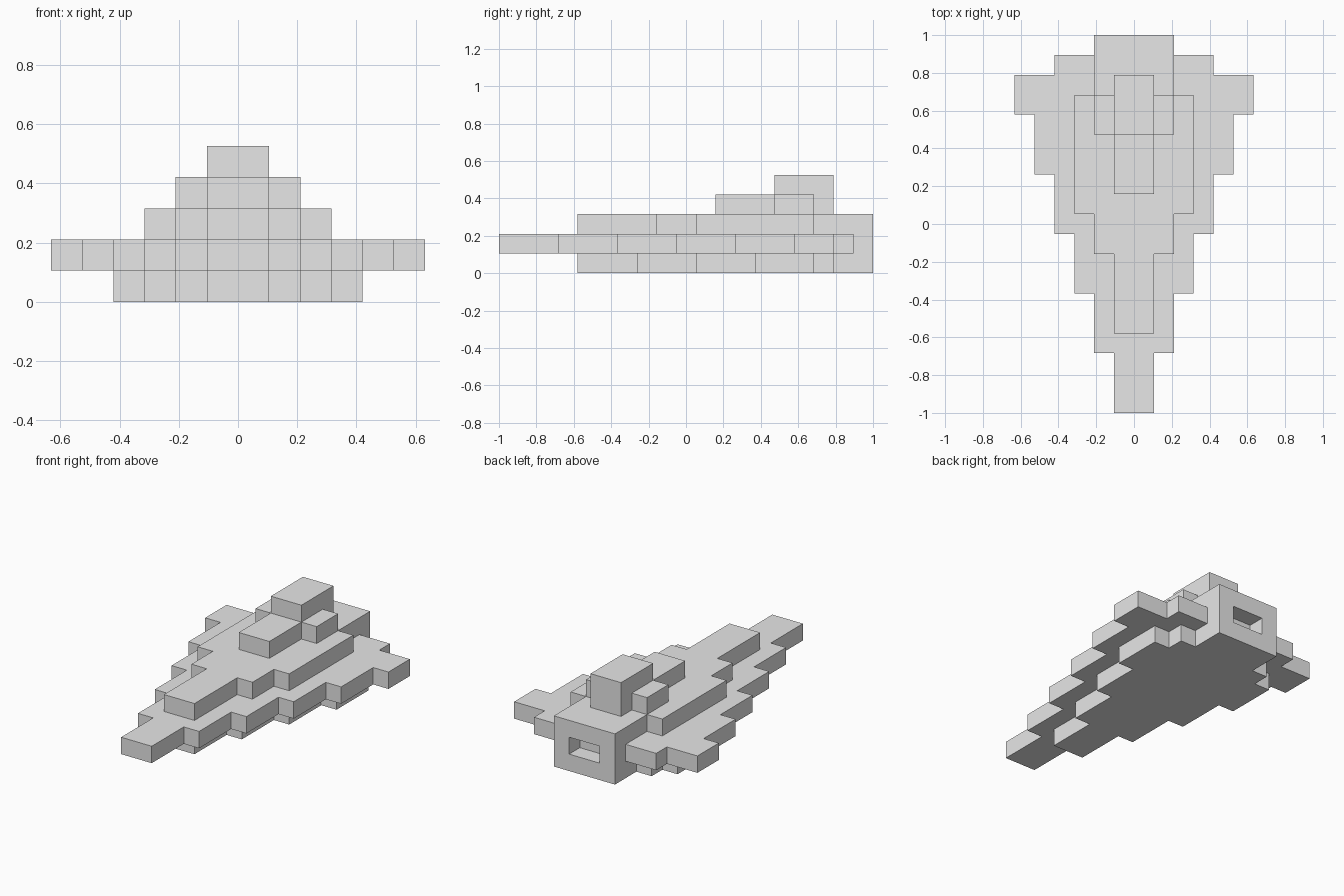
import bpy
import bmesh

if "Cube" in bpy.data.objects:
    bpy.data.objects.remove(bpy.data.objects["Cube"])

LENGTH = 19            # ship length in blocks
U = 2 / LENGTH         # size of one block

hull_grey = bpy.data.materials.new("hull_grey")
hull_grey.use_nodes = True
GREY = (0.8, 0.8, 0.8, 1)
hull_grey.diffuse_color = GREY
hull_grey.node_tree.nodes["Principled BSDF"].inputs["Base Color"].default_value = GREY


def stepped_slab(name, start, steps, bottom, top, recess=False):
    """Mirrored stepped outline, extruded upward. steps = (half width, end row)."""
    right = []
    row = start
    for half, end in steps:
        right += [(half, row), (half, end)]
        row = end
    outline = right + [(-x, y) for x, y in reversed(right)]
    bm = bmesh.new()
    verts = [bm.verts.new((x * U, y * U - 1, bottom * U)) for x, y in outline]
    base = bm.faces.new(verts)
    grown = bmesh.ops.extrude_face_region(bm, geom=[base], use_keep_orig=True)
    lifted = [g for g in grown["geom"] if isinstance(g, bmesh.types.BMVert)]
    bmesh.ops.translate(bm, verts=lifted, vec=(0, 0, (top - bottom) * U))
    bmesh.ops.recalc_face_normals(bm, faces=bm.faces)
    if recess:
        # Exhaust opening sunk one block into the rear face
        rear = max(bm.faces, key=lambda f: f.calc_center_median().y)
        bmesh.ops.inset_region(bm, faces=[rear], thickness=U, use_even_offset=True)
        pushed = bmesh.ops.extrude_face_region(bm, geom=[rear])
        moved = [g for g in pushed["geom"] if isinstance(g, bmesh.types.BMVert)]
        bmesh.ops.translate(bm, verts=moved, vec=(0, -U, 0))
        if rear.is_valid:
            bmesh.ops.delete(bm, geom=[rear], context='FACES_ONLY')
    mesh = bpy.data.meshes.new(name)
    bm.to_mesh(mesh)
    bm.free()
    mesh.materials.append(hull_grey)
    obj = bpy.data.objects.new(name, mesh)
    bpy.context.collection.objects.link(obj)
    return obj


# Hull layers, tapering toward the nose
stepped_slab("lower_hull", 4, [(1, 7), (2, 10), (3, 13), (4, 16), (3, 17)], 0, 1)
stepped_slab("wing_deck", 0, [(1, 3), (2, 6), (3, 9), (4, 12), (5, 15), (6, 17), (4, 18)], 1, 2)
stepped_slab("upper_hull", 4, [(1, 8), (2, 10), (3, 16)], 2, 3)

# Engine at the rear with its exhaust opening
stepped_slab("engine_block", 16, [(2, LENGTH)], 0, 3, recess=True)

# Superstructure
stepped_slab("canopy", 11, [(1, 14)], 3, 4)
stepped_slab("bridge_shoulders", 14, [(2, 16)], 3, 4)
stepped_slab("bridge_tower", 14, [(1, 17)], 3, 5)
